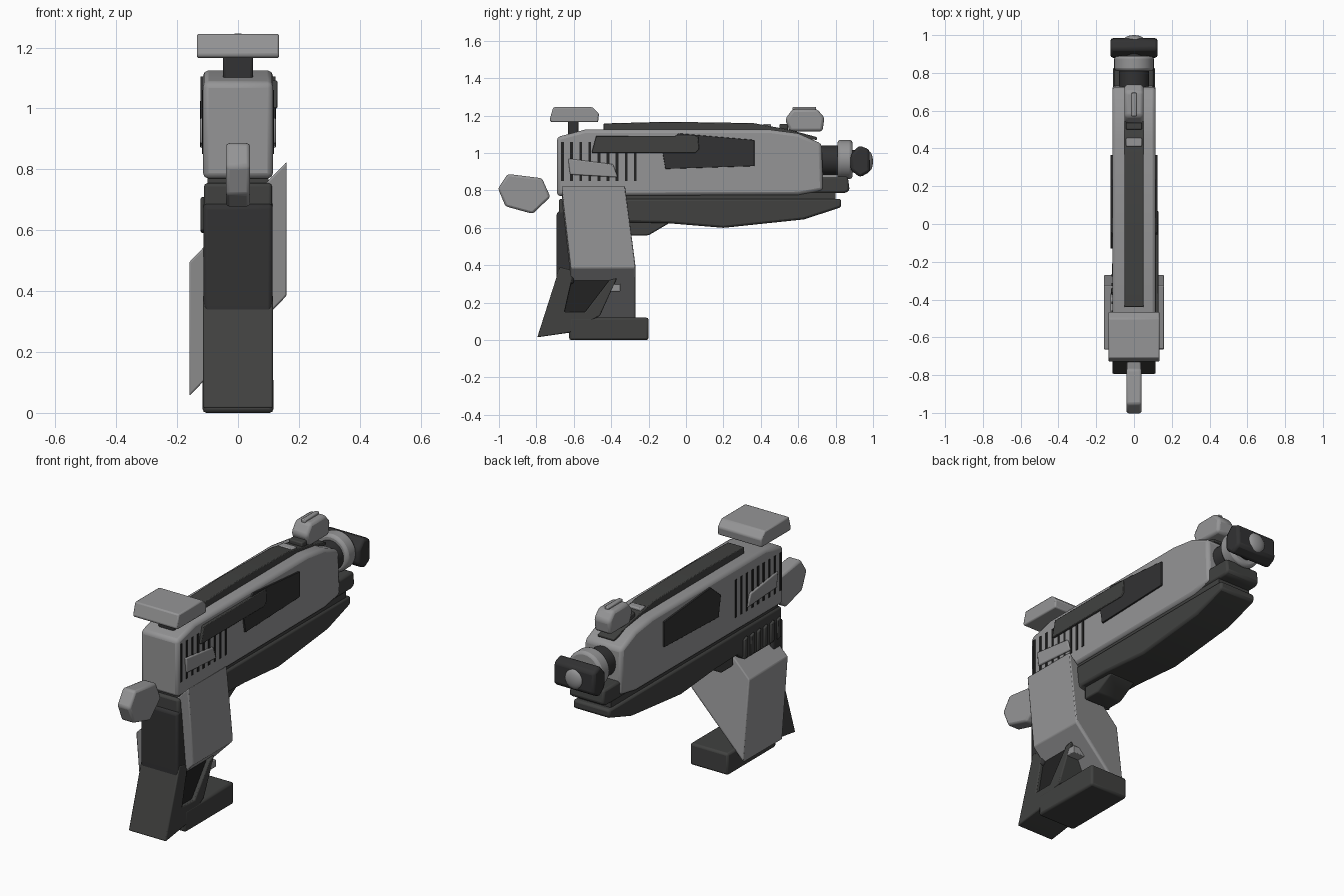
import bpy, bmesh, math
from mathutils import Vector

if "Cube" in bpy.data.objects:
    bpy.data.objects.remove(bpy.data.objects["Cube"])


def mat(name, r, g, b):
    m = bpy.data.materials.new(name)
    m.diffuse_color = (r, g, b, 1)
    m.use_nodes = True
    m.node_tree.nodes["Principled BSDF"].inputs["Base Color"].default_value = m.diffuse_color
    return m


HULL = mat("grey_metal", 0.30, 0.30, 0.305)
DARK = mat("dark_polymer", 0.052, 0.053, 0.051)
STRAP = mat("dark_rubber", 0.032, 0.032, 0.033)
BLACK = mat("black_recess", 0.016, 0.016, 0.016)


def finish(ob, m, bevel):
    ob.data.materials.append(m)
    if bevel:
        b = ob.modifiers.new("bevel", 'BEVEL')
        b.width, b.segments, b.limit_method = bevel, 2, 'ANGLE'
        b.angle_limit = math.radians(25)
    bpy.ops.object.select_all(action='DESELECT')
    ob.select_set(True)
    bpy.context.view_layer.objects.active = ob
    bpy.ops.object.shade_smooth_by_angle(angle=math.radians(35))
    return ob


def side(name, pts, x0, x1, m=HULL, bevel=0.012, shear=0.0):
    """Extrude a (y, z) side profile from x0 to x1; optional z shear along x."""
    bm = bmesh.new()
    f = bm.faces.new([bm.verts.new((x0, y, z)) for y, z in pts])
    r = bmesh.ops.extrude_face_region(bm, geom=[f])
    vs = [v for v in r["geom"] if isinstance(v, bmesh.types.BMVert)]
    bmesh.ops.translate(bm, verts=vs, vec=Vector((x1 - x0, 0, 0)))
    for v in bm.verts:
        v.co.z += shear * (v.co.x - x1)
    bmesh.ops.recalc_face_normals(bm, faces=bm.faces)
    me = bpy.data.meshes.new(name)
    bm.to_mesh(me)
    bm.free()
    ob = bpy.data.objects.new(name, me)
    bpy.context.collection.objects.link(ob)
    return finish(ob, m, bevel)


def box(name, x, y0, y1, z0, z1, m=HULL, bevel=0.01):
    return side(name, [(y0, z0), (y1, z0), (y1, z1), (y0, z1)], -x, x, m, bevel)


def tube(name, r, y0, y1, z, m=HULL, bevel=0.01):
    bpy.ops.mesh.primitive_cylinder_add(vertices=32, radius=r, depth=y1 - y0,
        location=(0, (y0 + y1) / 2, z), rotation=(math.pi / 2, 0, 0))
    ob = bpy.context.object
    ob.name = name
    return finish(ob, m, bevel)


# Receiver and lower handguard
side("receiver", [(-.69, .77), (-.69, 1.085), (-.54, 1.125), (.45, 1.125), (.60, 1.105),
                  (.725, 1.05), (.735, .80), (.60, .775)], -.115, .115, HULL, .018)
side("handguard", [(-.68, .755), (.83, .755), (.83, .71), (.63, .645), (.20, .60),
                   (-.10, .625), (-.30, .63), (-.36, .58), (-.68, .58)], -.112, .112, DARK, .012)
box("seam_strip", .10, -.66, .80, .74, .79, DARK, 0)
side("trigger_block", [(-.30, .64), (-.30, .56), (-.20, .56), (-.09, .625), (-.09, .64)],
     -.08, .08, DARK)

# Barrel assembly
side("under_barrel_block", [(.60, .785), (.85, .785), (.875, .80), (.865, .875), (.60, .875)],
     -.105, .105, DARK)
tube("barrel", .08, .70, .84, .96, STRAP)
tube("barrel_ring", .105, .81, .89, .965, HULL, .015)
tube("barrel_neck", .06, .86, .92, .955, STRAP)
side("muzzle_block", [(.88, .91), (.88, .99), (.925, 1.04), (.98, 1.02), (.985, .90), (.93, .87)],
     -.125, .125, STRAP, .015)
bpy.ops.mesh.primitive_uv_sphere_add(segments=24, ring_count=12, radius=.055, location=(0, .975, .955))
lens = bpy.context.object
lens.name = "muzzle_lens"
lens.scale.y = .45
finish(lens, HULL, 0)

# Top rail and sights
side("top_rail", [(-.44, 1.11), (-.44, 1.158), (-.10, 1.167), (.36, 1.16), (.55, 1.125),
                  (.70, 1.085), (.70, 1.07), (.40, 1.10)], -.05, .05, DARK, .004)
for i, y in enumerate((.41, .50)):
    box(f"rail_step_{i}", .042, y, y + .045, 1.11, 1.155, HULL if i == 0 else DARK, .006)
box("rear_sight_stem", .05, -.63, -.575, 1.09, 1.18, STRAP)
side("rear_sight_plate", [(-.73, 1.175), (-.71, 1.245), (-.50, 1.245), (-.465, 1.21),
                          (-.47, 1.165), (-.72, 1.165)], -.135, .135, HULL, .015)
side("front_sight", [(.53, 1.18), (.555, 1.115), (.73, 1.115), (.74, 1.19), (.70, 1.235),
                     (.57, 1.235)], -.05, .05, HULL, .015)
box("front_sight_ridge", .013, .57, .695, 1.225, 1.247, HULL, .005)

# Rear hammer
side("hammer", [(-1.005, .81), (-.953, .888), (-.77, .865), (-.725, .765), (-.82, .675), (-.965, .715)],
     -.04, .04)

# Details on both flanks: vents, latch and side panel
for tag, s in (("right", 1), ("left", -1)):
    for i in range(9):
        y = -.668 + i * .0487
        side(f"vent_{tag}_{i}", [(y, .85), (y + .015, .85), (y + .015, 1.06), (y, 1.06)],
             s * .10, s * .118, BLACK, 0)
    side(f"latch_{tag}", [(-.63, .97), (-.39, .94), (-.365, .87), (-.62, .885)],
         s * .10, s * .125, HULL, .006)
    side(f"side_panel_{tag}", [(-.13, 1.03), (-.04, 1.105), (.365, 1.07), (.365, .93), (-.11, .915)],
         s * .10, s * .124, STRAP, .002)
side("charging_bar", [(-.505, 1.0), (-.48, 1.092), (.065, 1.092), (.07, 1.02), (.05, 1.0)],
     .10, .129, DARK, .004)

# Ribs under the rear of the receiver, left side
for i in range(6):
    y = -.66 + i * .058
    side(f"rib_{i}", [(y, .60), (y + .03, .59), (y + .03, .70), (y, .71)],
         -.10, -.123, DARK, .005)

# Slanted grip sleeve: high on the right, low on the left
side("grip_sleeve", [(-.665, .825), (-.325, .825), (-.27, .40), (-.275, .385), (-.615, .385)],
     -.16, .16, HULL, .01, shear=1.03)

# Grip backstrap, heel and magazine foot
side("backstrap", [(-.655, .70), (-.692, .68), (-.692, .37), (-.69, .30), (-.60, .30), (-.60, .70)],
     -.113, .113, STRAP)
side("grip_heel", [(-.675, .39), (-.795, .015), (-.62, .04), (-.46, .13), (-.37, .33),
                   (-.41, .32), (-.54, .15), (-.65, .15), (-.60, .37)], -.115, .115, DARK, .006)
side("grip_recess", [(-.62, .37), (-.66, .13), (-.52, .13), (-.39, .34)], -.10, .095, BLACK, 0)
side("grip_pin", [(-.42, .26), (-.35, .26), (-.35, .30), (-.42, .30)], -.05, .112, HULL, .004)
box("magazine_foot", .116, -.625, -.20, 0, .12, DARK, .012)
